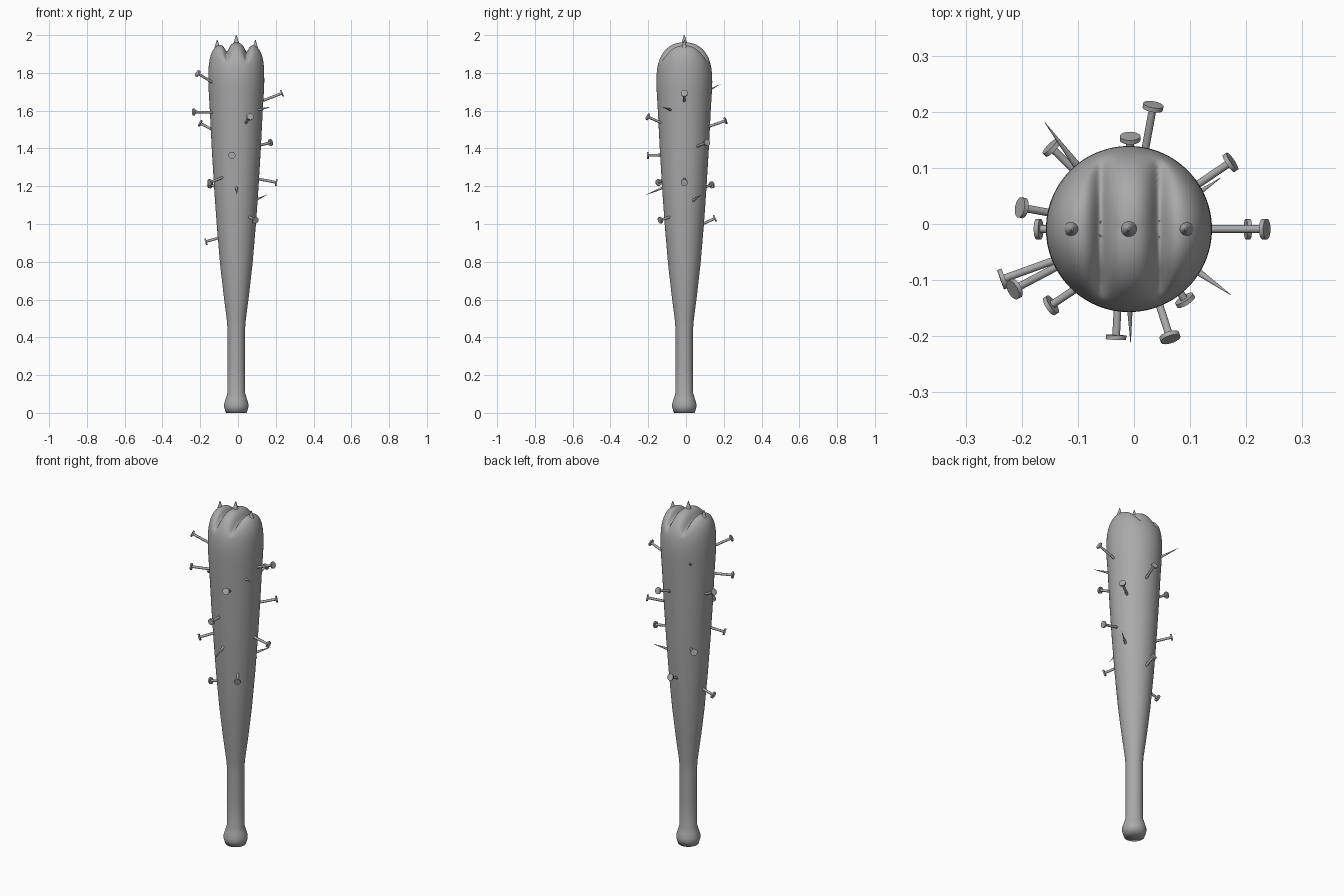
import bpy, bmesh, math
from mathutils import Vector

if "Cube" in bpy.data.objects:
    bpy.data.objects.remove(bpy.data.objects["Cube"])

CX, CY = -0.009, -0.009      # axis of the club
SEG = 120

grey = bpy.data.materials.new("dark_grey")
grey.diffuse_color = (0.4, 0.4, 0.4, 1)
grey.use_nodes = True
grey.node_tree.nodes["Principled BSDF"].inputs["Base Color"].default_value = grey.diffuse_color


def finish(name, bm, angle=40):
    bmesh.ops.recalc_face_normals(bm, faces=bm.faces)
    me = bpy.data.meshes.new(name)
    bm.to_mesh(me)
    bm.free()
    me.materials.append(grey)
    ob = bpy.data.objects.new(name, me)
    bpy.context.collection.objects.link(ob)
    bpy.context.view_layer.objects.active = ob
    ob.select_set(True)
    bpy.ops.object.shade_smooth_by_angle(angle=math.radians(angle))
    ob.select_set(False)
    return ob


# --- club body: lathed shaft with a lobed, grooved dome on top ---
profile = [(0.055, 0.0), (0.064, 0.03), (0.064, 0.048), (0.056, 0.075), (0.047, 0.105),
           (0.046, 0.25), (0.046, 0.44), (0.050, 0.49), (0.068, 0.63), (0.086, 0.79),
           (0.104, 1.0), (0.118, 1.2), (0.130, 1.4), (0.140, 1.6), (0.146, 1.7)]
DOME_Z, DOME_H, DOME_R, RINGS = 1.75, 0.217, 0.148, 60


def dome_point(a, k):
    """Point k (0..1) up the dome at angle a; squarer sideways than front-back."""
    n = 2.4 + 0.9 * math.cos(a) ** 2
    t = k * math.pi / 2
    r = DOME_R * max(math.cos(t), 0.0) ** (2 / n)
    x, y = r * math.cos(a), r * math.sin(a)
    h = DOME_H * math.sin(t) ** (2 / n)
    f = min(1.0, max(0.0, (h / DOME_H - 0.4) / 0.5))
    fade = f * f * (3 - 2 * f)
    groove = sum(math.exp(-(math.hypot(x - g, 0.006) - 0.006) / 0.016) for g in (-0.050, 0.054))
    return Vector((CX + x, CY + y, DOME_Z + h - 0.052 * groove * fade))


bm = bmesh.new()
angles = [2 * math.pi * i / SEG for i in range(SEG)]
rings = [[bm.verts.new((CX + r * math.cos(a), CY + r * math.sin(a), z)) for a in angles]
         for r, z in profile]
rings += [[bm.verts.new(dome_point(a, j / RINGS)) for a in angles] for j in range(RINGS)]
for lo, hi in zip(rings, rings[1:]):
    for i in range(SEG):
        k = (i + 1) % SEG
        bm.faces.new((lo[i], lo[k], hi[k], hi[i]))
bm.faces.new(rings[0])
top = bm.verts.new(dome_point(0, 1))
for i in range(SEG):
    bm.faces.new((rings[-1][i], rings[-1][(i + 1) % SEG], top))
finish("club_body", bm, 80)


def add_cone(bm, start, end, r1, r2, seg=14):
    d = end - start
    m = d.to_track_quat('Z', 'Y').to_matrix().to_4x4()
    m.translation = (start + end) / 2
    bmesh.ops.create_cone(bm, cap_ends=True, segments=seg, radius1=r1, radius2=r2,
                          depth=d.length, matrix=m)


# --- nails: (point on body surface, centre of head) ---
nails = [
    ((0.137, -0.009, 1.655), (0.233, -0.009, 1.692)),
    ((0.110, -0.009, 1.238), (0.203, -0.009, 1.220)),
    ((-0.106, -0.009, 0.925), (-0.170, -0.009, 0.907)),
    ((-0.145, -0.066, 1.591), (-0.234, -0.098, 1.593)),
    ((-0.139, -0.077, 1.752), (-0.213, -0.116, 1.797)),
    ((-0.150, 0.020, 1.507), (-0.200, 0.029, 1.533)),
    ((0.044, -0.140, 1.540), (0.064, -0.202, 1.567)),
    ((-0.029, -0.145, 1.365), (-0.032, -0.202, 1.363)),
    ((-0.085, -0.103, 1.245), (-0.148, -0.145, 1.220)),
    ((0.062, -0.090, 1.036), (0.091, -0.136, 1.020)),
    ((0.110, 0.068, 1.415), (0.172, 0.110, 1.431)),
    ((0.021, 0.138, 1.522), (0.034, 0.209, 1.547)),
    ((-0.095, 0.085, 1.190), (-0.147, 0.136, 1.207)),
    ((-0.007, 0.095, 1.003), (-0.007, 0.153, 1.030)),
]
for i, (base, head) in enumerate(nails):
    base, head = Vector(base), Vector(head)
    d = (head - base).normalized()
    bm = bmesh.new()
    add_cone(bm, base - d * 0.045, head, 0.007, 0.007)
    add_cone(bm, head - d * 0.004, head + d * 0.004, 0.0185, 0.0185, 18)
    finish(f"nail_{i + 1}", bm)

# --- nail points poking out through the wood: (base, tip) ---
points = [
    ((-0.100, 0.102, 1.697), (-0.159, 0.181, 1.740)),
    ((0.100, 0.045, 1.130), (0.154, 0.082, 1.155)),
    ((0.114, -0.085, 1.606), (0.172, -0.126, 1.620)),
    ((-0.008, -0.127, 1.190), (-0.006, -0.211, 1.155)),
]
for i, (base, tip) in enumerate(points):
    base, tip = Vector(base), Vector(tip)
    bm = bmesh.new()
    add_cone(bm, base - (tip - base).normalized() * 0.03, tip, 0.009, 0.0005)
    finish(f"nail_point_{i + 1}", bm)

# --- three short spikes on the crown ---
for i, (x, z) in enumerate([(-0.110, 1.975), (-0.009, 2.0), (0.092, 1.973)]):
    bm = bmesh.new()
    add_cone(bm, Vector((x, CY, z - 0.07)), Vector((x, CY, z - 0.04)), 0.014, 0.014)
    add_cone(bm, Vector((x, CY, z - 0.04)), Vector((x, CY, z)), 0.014, 0.002)
    finish(f"crown_spike_{i + 1}", bm)
